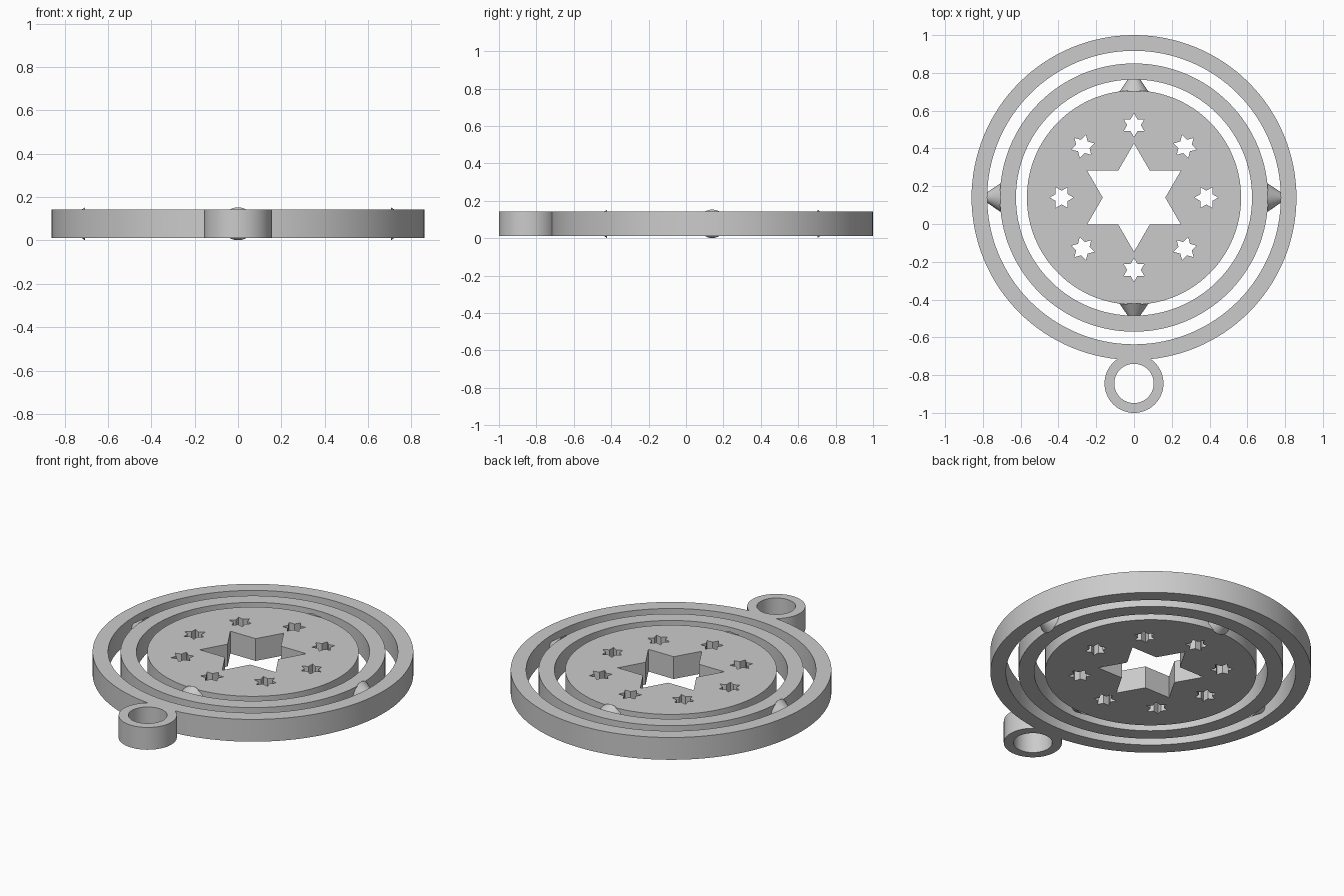
import bpy, bmesh
from math import sin, cos, pi
from mathutils import Matrix, Vector

cube = bpy.data.objects.get("Cube")
if cube:
    bpy.data.objects.remove(cube, do_unlink=True)

HUB = Vector((0, 0.14))      # shared centre of the rings
MID, HALF = 0.077, 0.066     # middle height and half thickness

grey = bpy.data.materials.new("light_grey")
grey.use_nodes = True
grey.diffuse_color = (0.6, 0.6, 0.6, 1)
grey.node_tree.nodes["Principled BSDF"].inputs["Base Color"].default_value = (0.6, 0.6, 0.6, 1)


def circle(centre, radius, count=128):
    return [centre + radius * Vector((cos(2 * pi * i / count), sin(2 * pi * i / count)))
            for i in range(count)]


def star(centre, radius, angle):
    points = []
    for i in range(12):
        a, r = angle + i * pi / 6, radius * (1 if i % 2 == 0 else 0.577)
        points.append(centre + r * Vector((cos(a), sin(a))))
    return points


def finish(name, bm):
    bmesh.ops.remove_doubles(bm, verts=bm.verts, dist=1e-5)
    bmesh.ops.recalc_face_normals(bm, faces=bm.faces)
    mesh = bpy.data.meshes.new(name)
    bm.to_mesh(mesh)
    bm.free()
    mesh.materials.clear()
    mesh.materials.append(grey)
    obj = bpy.data.objects.new(name, mesh)
    bpy.context.collection.objects.link(obj)
    return obj


def plate(name, outlines):
    """Flat plate from an outer outline and any number of hole outlines."""
    curve = bpy.data.curves.new(name + "_outline", "CURVE")
    curve.dimensions, curve.fill_mode, curve.extrude = "2D", "BOTH", HALF
    for outline in outlines:
        spline = curve.splines.new("POLY")
        spline.points.add(len(outline) - 1)
        for point, p in zip(spline.points, outline):
            point.co = (p.x, p.y, 0, 1)
        spline.use_cyclic_u = True
    helper = bpy.data.objects.new(name + "_outline", curve)
    bpy.context.collection.objects.link(helper)
    bpy.context.view_layer.update()
    bm = bmesh.new()
    bm.from_mesh(helper.to_mesh())
    bpy.data.objects.remove(helper, do_unlink=True)
    bpy.data.curves.remove(curve)
    bmesh.ops.translate(bm, verts=bm.verts, vec=(0, 0, MID))
    return finish(name, bm)


def pivot(name, start, angle):
    """Cone pivot pointing outward from the given radius into the next ring."""
    bm = bmesh.new()
    direction = Vector((cos(angle), sin(angle), 0))
    turn = direction.to_track_quat("Z", "Y").to_matrix().to_4x4()
    place = Matrix.Translation(HUB.to_3d() + Vector((0, 0, MID)) + direction * (start + 0.054))
    bmesh.ops.create_cone(bm, cap_ends=True, segments=48, radius1=0.076, radius2=0.003,
                          depth=0.108, matrix=place @ turn)
    return finish(name, bm)


# Central disc with a large star and eight small stars cut through
holes = [star(HUB, 0.287, pi / 2)]
for i in range(8):
    a = i * pi / 4
    holes.append(star(HUB + 0.383 * Vector((cos(a), sin(a))), 0.063, a))
parts = [plate("star_disc", [circle(HUB, 0.567)] + holes)]

# Two concentric rings
parts.append(plate("middle_ring", [circle(HUB, 0.71), circle(HUB, 0.625)]))
outer = plate("outer_ring", [circle(HUB, 0.86), circle(HUB, 0.777)])
parts.append(outer)

# Hanging loop, joined to the outer ring
eye = Vector((0, -0.844))
loop = plate("hanging_loop", [circle(eye, 0.156, 64), circle(eye, 0.104, 64)])
union = outer.modifiers.new("join_loop", "BOOLEAN")
union.operation, union.solver, union.object = "UNION", "EXACT", loop
bpy.context.view_layer.objects.active = outer
bpy.ops.object.modifier_apply(modifier=union.name)
bpy.data.objects.remove(loop, do_unlink=True)

# Cone pivots: front and back on the disc, left and right on the middle ring
for name, start, angle in (("back_pivot", 0.562, pi / 2), ("front_pivot", 0.562, -pi / 2),
                           ("left_pivot", 0.706, 0), ("right_pivot", 0.706, pi)):
    parts.append(pivot(name, start, angle))

for obj in parts:
    bpy.ops.object.select_all(action="DESELECT")
    obj.select_set(True)
    bpy.context.view_layer.objects.active = obj
    bpy.ops.object.shade_smooth_by_angle(angle=pi / 6)
